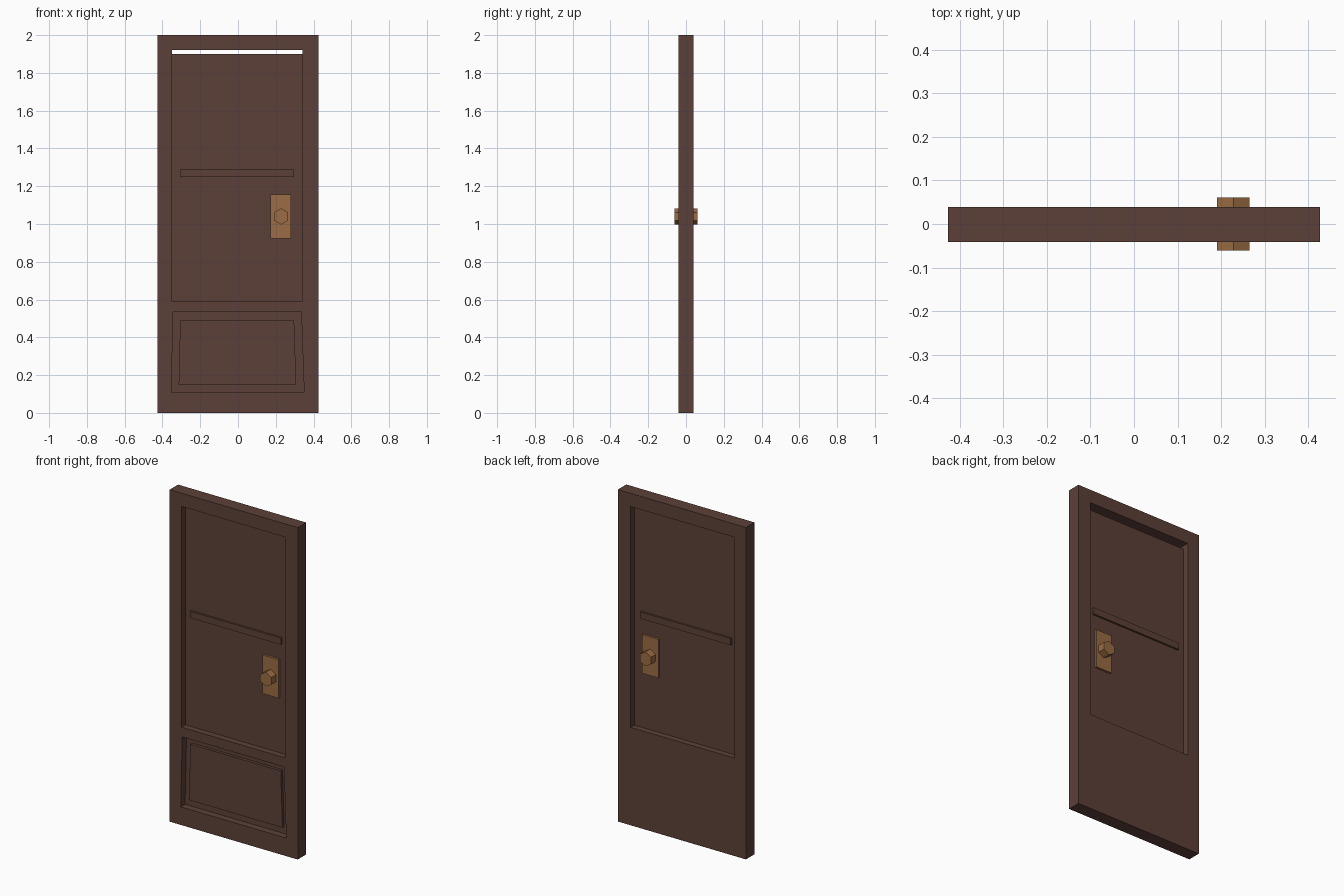
import bpy
import bmesh
from math import pi
from mathutils import Matrix

default = bpy.data.objects.get("Cube")
if default:
    bpy.data.objects.remove(default, do_unlink=True)


def material(name, rgb):
    mat = bpy.data.materials.new(name)
    mat.use_nodes = True
    mat.diffuse_color = (*rgb, 1)
    bsdf = next(n for n in mat.node_tree.nodes if n.type == "BSDF_PRINCIPLED")
    bsdf.inputs["Base Color"].default_value = (*rgb, 1)
    bsdf.inputs["Roughness"].default_value = 0.8
    return mat


wood = material("dark brown wood", (0.109, 0.051, 0.040))
brass = material("dull brass", (0.328, 0.150, 0.058))


def finish(name, bm, mat):
    bmesh.ops.recalc_face_normals(bm, faces=bm.faces[:])
    mesh = bpy.data.meshes.new(name)
    bm.to_mesh(mesh)
    bm.free()
    mesh.materials.append(mat)
    obj = bpy.data.objects.new(name, mesh)
    bpy.context.collection.objects.link(obj)
    return obj


def slab(name, outline, y0, y1, mat):
    """Extrude an (x, z) outline from y0 to y1."""
    bm = bmesh.new()
    face = bm.faces.new([bm.verts.new((x, y0, z)) for x, z in outline])
    ext = bmesh.ops.extrude_face_region(bm, geom=[face])
    verts = [v for v in ext["geom"] if isinstance(v, bmesh.types.BMVert)]
    bmesh.ops.translate(bm, verts=verts, vec=(0, y1 - y0, 0))
    return finish(name, bm, mat)


def rect(x0, x1, z0, z1):
    return [(x0, z0), (x1, z0), (x1, z1), (x0, z1)]


def cut(target, cutter):
    mod = target.modifiers.new("cut", "BOOLEAN")
    mod.operation = "DIFFERENCE"
    mod.solver = "EXACT"
    mod.object = cutter
    bpy.context.view_layer.objects.active = target
    bpy.ops.object.modifier_apply(modifier=mod.name)
    bpy.data.objects.remove(cutter, do_unlink=True)


# Door frame with a through opening and a blind recess in the lower front
frame = slab("door_frame", rect(-0.427, 0.427, 0, 2), -0.041, 0.039, wood)
cut(frame, slab("opening_cutter", rect(-0.349, 0.341, 0.59, 1.92), -0.1, 0.1, wood))
recess = [(-0.353, 0.109), (0.35, 0.109), (0.335, 0.533), (-0.343, 0.533)]
cut(frame, slab("recess_cutter", recess, -0.1, 0, wood))

# Raised field inside the lower recess
field = [(-0.314, 0.151), (0.308, 0.151), (0.297, 0.49), (-0.306, 0.49)]
slab("lower_raised_panel", field, -0.017, 0, wood)

# Thin upper panel, leaving a slit below the top rail, and its cross bar
slab("upper_panel", rect(-0.349, 0.341, 0.59, 1.90), -0.003, 0.003, wood)
slab("cross_bar", rect(-0.308, 0.297, 1.249, 1.289), -0.015, 0.015, wood)

# Handle plate and hexagonal knob on each side
for side, sign in (("front", -1), ("back", 1)):
    slab(side + "_handle_plate", rect(0.173, 0.281, 0.923, 1.156),
         0.003 * sign, 0.016 * sign, brass)
    bm = bmesh.new()
    place = (Matrix.Translation((0.228, 0.0385 * sign, 1.04))
             @ Matrix.Rotation(pi / 2, 4, "X"))
    bmesh.ops.create_cone(bm, cap_ends=True, segments=6, radius1=0.043,
                          radius2=0.043, depth=0.045, matrix=place)
    finish(side + "_knob", bm, brass)
